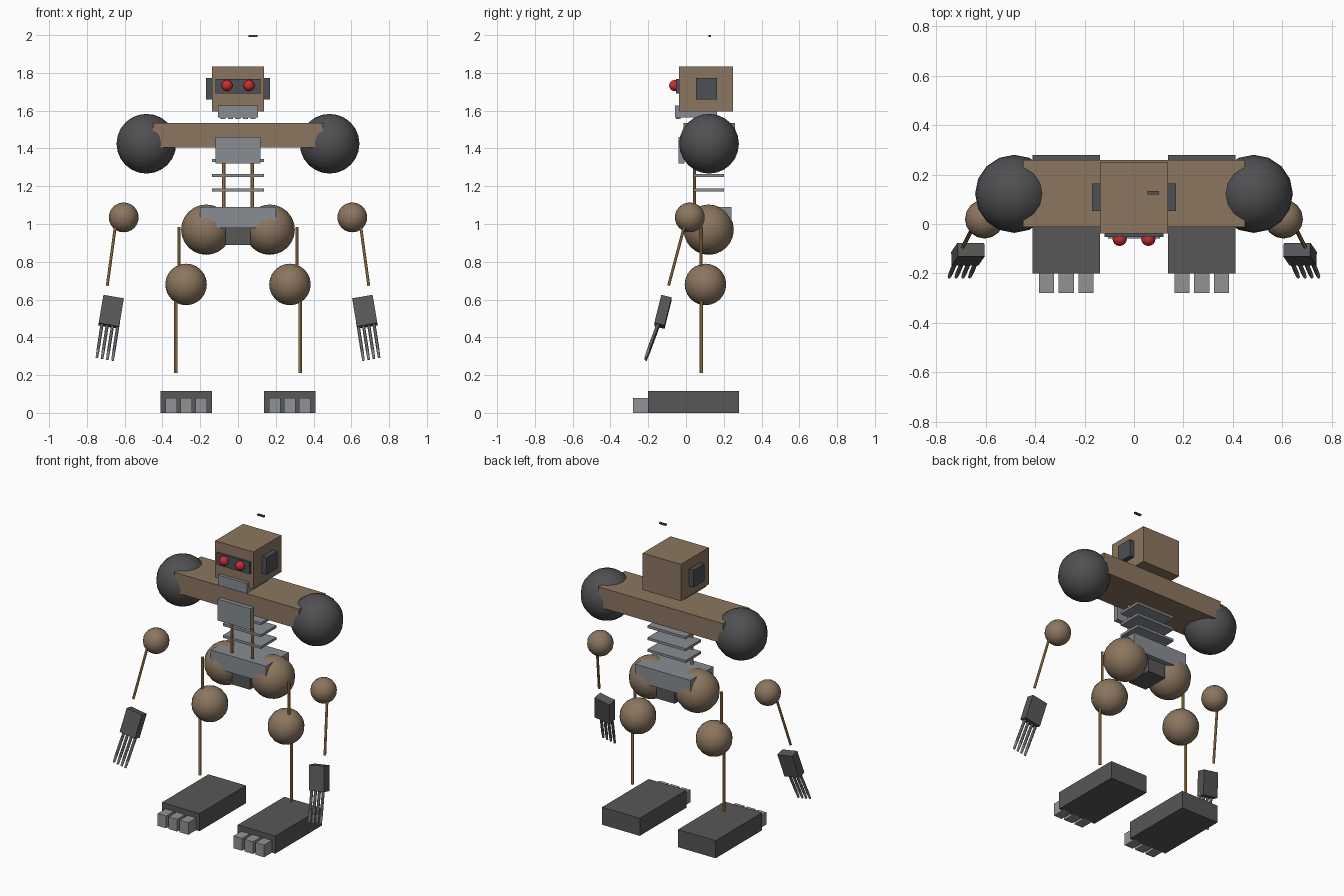
import bpy, bmesh, math
from mathutils import Vector, Matrix

old = bpy.data.objects.get("Cube")
if old:
    bpy.data.objects.remove(old)


def material(name, rgb):
    m = bpy.data.materials.new(name)
    m.use_nodes = True
    m.diffuse_color = (*rgb, 1)
    m.node_tree.nodes["Principled BSDF"].inputs["Base Color"].default_value = (*rgb, 1)
    return m


BROWN = material("brown_shell", (0.26, 0.18, 0.115))
DARK = material("dark_grey", (0.095, 0.095, 0.098))
SHOULDER = material("charcoal", (0.08, 0.08, 0.085))
SLATE = material("slate", (0.075, 0.08, 0.09))
STEEL = material("steel", (0.25, 0.27, 0.29))
TOE = material("toe_grey", (0.28, 0.29, 0.3))
GOLD = material("copper_rod", (0.55, 0.31, 0.11))
RED = material("eye_red", (0.6, 0.025, 0.03))
PALE = material("pale_tip", (0.6, 0.57, 0.52))


def finish(bm, name, mat, smooth=False):
    mesh = bpy.data.meshes.new(name)
    for f in bm.faces:
        f.smooth = smooth
    bm.to_mesh(mesh)
    bm.free()
    mesh.materials.append(mat)
    ob = bpy.data.objects.new(name, mesh)
    bpy.context.collection.objects.link(ob)
    return ob


def box(name, mat, x, y, z):
    """Axis-aligned box from (min, max) pairs."""
    bm = bmesh.new()
    lo, hi = Vector((x[0], y[0], z[0])), Vector((x[1], y[1], z[1]))
    bmesh.ops.create_cube(bm, size=1, matrix=Matrix.Translation((lo + hi) / 2)
                          @ Matrix.Diagonal((*[abs(v) for v in hi - lo], 1)))
    return finish(bm, name, mat)


def ball(name, mat, centre, r):
    bm = bmesh.new()
    bmesh.ops.create_uvsphere(bm, u_segments=16, v_segments=12, radius=r,
                              matrix=Matrix.Translation(centre))
    return finish(bm, name, mat, True)


def rod(name, mat, a, b, r, r2=None):
    """Cylinder or cone between two points."""
    a, b = Vector(a), Vector(b)
    turn = (b - a).to_track_quat("Z", "Y").to_matrix().to_4x4()
    bm = bmesh.new()
    bmesh.ops.create_cone(bm, cap_ends=True, segments=8, radius1=r,
                          radius2=r if r2 is None else r2, depth=(b - a).length,
                          matrix=Matrix.Translation((a + b) / 2) @ turn)
    return finish(bm, name, mat)


# Head and face
box("head", BROWN, (-.138, .138), (-.038, .25), (1.595, 1.835))
box("visor", SLATE, (-.12, .12), (-.052, -.03), (1.69, 1.767))
box("jaw", STEEL, (-.105, .105), (-.058, .165), (1.563, 1.628))
for i in range(5):
    x = (i - 2) * .04
    box("tooth", STEEL, (x - .013, x + .013), (-.052, -.03), (1.557, 1.57))
box("antenna_tip", SLATE, (.055, .102), (.12, .133), (1.99, 2.0))

# Torso, ribs and pelvis
box("shoulder_beam", BROWN, (-.45, .45), (-.012, .26), (1.405, 1.535))
box("chest_plate", STEEL, (-.12, .12), (-.04, -.008), (1.32, 1.46))
for z in (1.18, 1.257, 1.335):
    box("rib", STEEL, (-.138, .138), (.04, .2), (z - .008, z + .008))
box("pelvis", STEEL, (-.2, .2), (.003, .24), (.98, 1.09))
box("pelvis_core", DARK, (-.065, .065), (.03, .21), (.89, .985))

# Paired parts
for s, side in ((1, "left"), (-1, "right")):
    def span(a, b):
        return tuple(sorted((s * a, s * b)))

    ball(side + "_eye", RED, (s * .058, -.06, 1.733), .029)
    box(side + "_ear", SLATE, span(.13, .17), (.053, .164), (1.66, 1.772))
    rod(side + "_spine_rod", GOLD, (s * .075, .045, 1.06), (s * .075, .045, 1.42), .009)

    # Arm
    ball(side + "_shoulder", SHOULDER, (s * .485, .122, 1.425), .158)
    ball(side + "_elbow", BROWN, (s * .605, .02, 1.035), .079)
    rod(side + "_forearm", GOLD, (s * .645, 0, 1.02), (s * .692, -.092, .675), .008)

    # Palm, aligned with the drooping arm
    down = Vector((s * .17, -.25, -1)).normalized()
    across = Vector((1, 0, s * .17)).normalized()
    front = down.cross(across).normalized()
    across = front.cross(down).normalized()
    frame = Matrix((across, front, down)).transposed().to_4x4()
    bm = bmesh.new()
    bmesh.ops.create_cube(bm, size=1, matrix=Matrix.Translation((s * .672, -.122, .535))
                          @ frame @ Matrix.Diagonal((.11, .056, .155, 1)))
    finish(bm, side + "_palm", DARK)

    # Fingers with pale tips
    for i in range(4):
        shift = across * ((i - 1.5) * .028)
        base = Vector((s * .675, -.14, .485)) + shift
        tip = Vector((s * .706, -.214, .285)) + shift
        joint = base.lerp(tip, .78)
        rod(side + "_finger", STEEL, base, joint, .009)
        rod(side + "_fingertip", PALE, joint, tip, .009, .007)

    # Leg
    ball(side + "_hip", BROWN, (s * .168, .12, .97), .133)
    rod(side + "_thigh", GOLD, (s * .312, .08, .7), (s * .312, .08, .985), .008)
    ball(side + "_knee", BROWN, (s * .275, .103, .68), .11)
    rod(side + "_shin", GOLD, (s * .33, .08, .21), (s * .33, .08, .65), .009)

    # Foot
    box(side + "_foot", DARK, span(.138, .41), (-.2, .28), (0, .115))
    for x in (.194, .274, .354):
        box(side + "_toe", TOE, span(x - .031, x + .031), (-.28, -.19), (0, .08))
